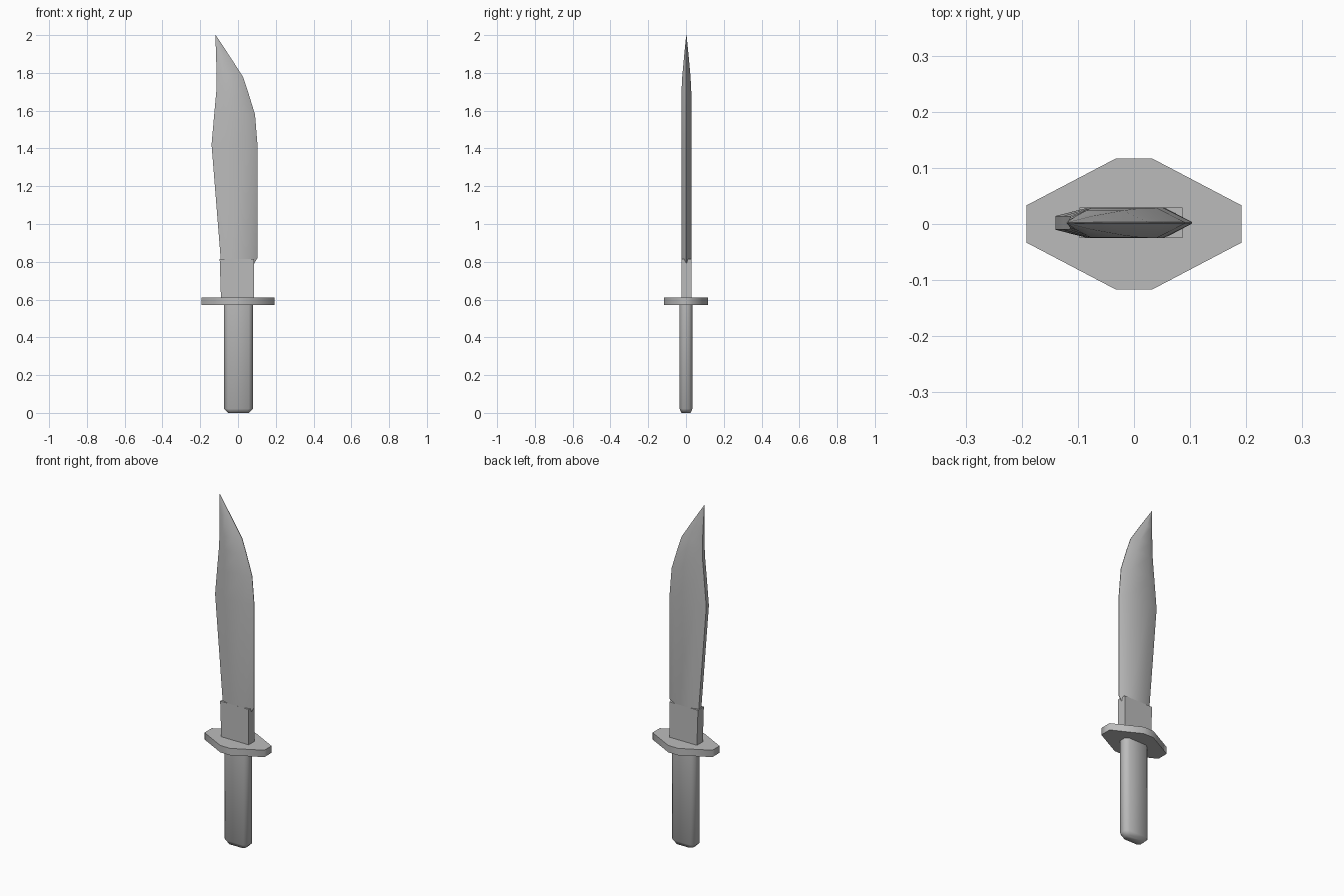
import bpy, bmesh, math

if "Cube" in bpy.data.objects:
    bpy.data.objects.remove(bpy.data.objects["Cube"], do_unlink=True)

steel = bpy.data.materials.new("plain_grey")
steel.use_nodes = True
GREY = (0.5, 0.5, 0.5, 1)
steel.diffuse_color = GREY
steel.node_tree.nodes["Principled BSDF"].inputs["Base Color"].default_value = GREY


def loft(name, rings, angle):
    """Skin a stack of equal-sized rings and cap both ends."""
    bm = bmesh.new()
    loops = [[bm.verts.new(p) for p in ring] for ring in rings]
    n = len(loops[0])
    for low, high in zip(loops, loops[1:]):
        for i in range(n):
            j = (i + 1) % n
            bm.faces.new((low[i], low[j], high[j], high[i]))
    bm.faces.new(loops[0][::-1])
    bm.faces.new(loops[-1])
    bmesh.ops.remove_doubles(bm, verts=bm.verts, dist=0.0005)
    bmesh.ops.recalc_face_normals(bm, faces=bm.faces)
    mesh = bpy.data.meshes.new(name)
    bm.to_mesh(mesh)
    bm.free()
    mesh.materials.append(steel)
    ob = bpy.data.objects.new(name, mesh)
    bpy.context.collection.objects.link(ob)
    bpy.ops.object.select_all(action='DESELECT')
    ob.select_set(True)
    bpy.context.view_layer.objects.active = ob
    bpy.ops.object.shade_smooth_by_angle(angle=math.radians(angle))
    return ob


def mirrored(half, z, y0=0.0):
    """Close a half outline (y >= 0) by mirroring it across the blade plane."""
    pts = half + [(x, -y) for x, y in reversed(half)]
    return [(x, y + y0, z) for x, y in pts]


def octagon(x, y, cut_x, cut_y, z):
    """Rectangle of half size x, y with its corners cut off."""
    return mirrored([(x, cut_y), (cut_x, y), (-cut_x, y), (-x, cut_y)], z)


# Handle: rounded octagonal grip with a chamfered butt
grip = [(0, 0.72), (0.022, 1), (0.58, 1)]
loft("handle", [[(x + 0.002, y, z) for x, y, z in
                 octagon(0.077 * s, 0.034 * s, 0.055 * s, 0.017 * s, z)]
                for z, s in grip], 60)

# Guard: elongated eight-sided plate
loft("guard", [octagon(0.192, 0.117, 0.032, 0.033, z) for z in (0.57, 0.61)], 70)

# Ricasso: plain block between guard and cutting edge
ricasso = [(0.6, -0.09), (0.815, -0.097)]
loft("ricasso", [mirrored([(0.086, 0.027), (x, 0.027)], z, 0.002)
                 for z, x in ricasso], 40)

# Blade: height, spine x, bevel start x, edge x, half thickness
stations = [
    (0.79, -0.092, 0.055, 0.085, 0.026),
    (0.82, -0.092, 0.055, 0.103, 0.027),
    (1.42, -0.140, 0.052, 0.103, 0.027),
    (1.58, -0.126, 0.040, 0.090, 0.027),
    (1.70, -0.115, 0.010, 0.053, 0.026),
    (1.78, -0.113, -0.020, 0.026, 0.022),
    (1.89, -0.116, -0.075, -0.045, 0.012),
    (2.00, -0.120, -0.119, -0.118, 0.001),
]
rings = []
for z, spine, bevel, edge, half in stations:
    shoulder = spine + 0.3 * (bevel - spine)
    rings.append(mirrored([(edge, 0.0015 if z < 1.95 else 0.0005), (bevel, half),
                           (shoulder, half), (spine, half * 0.45)], z, 0.002))
loft("blade", rings, 50)
